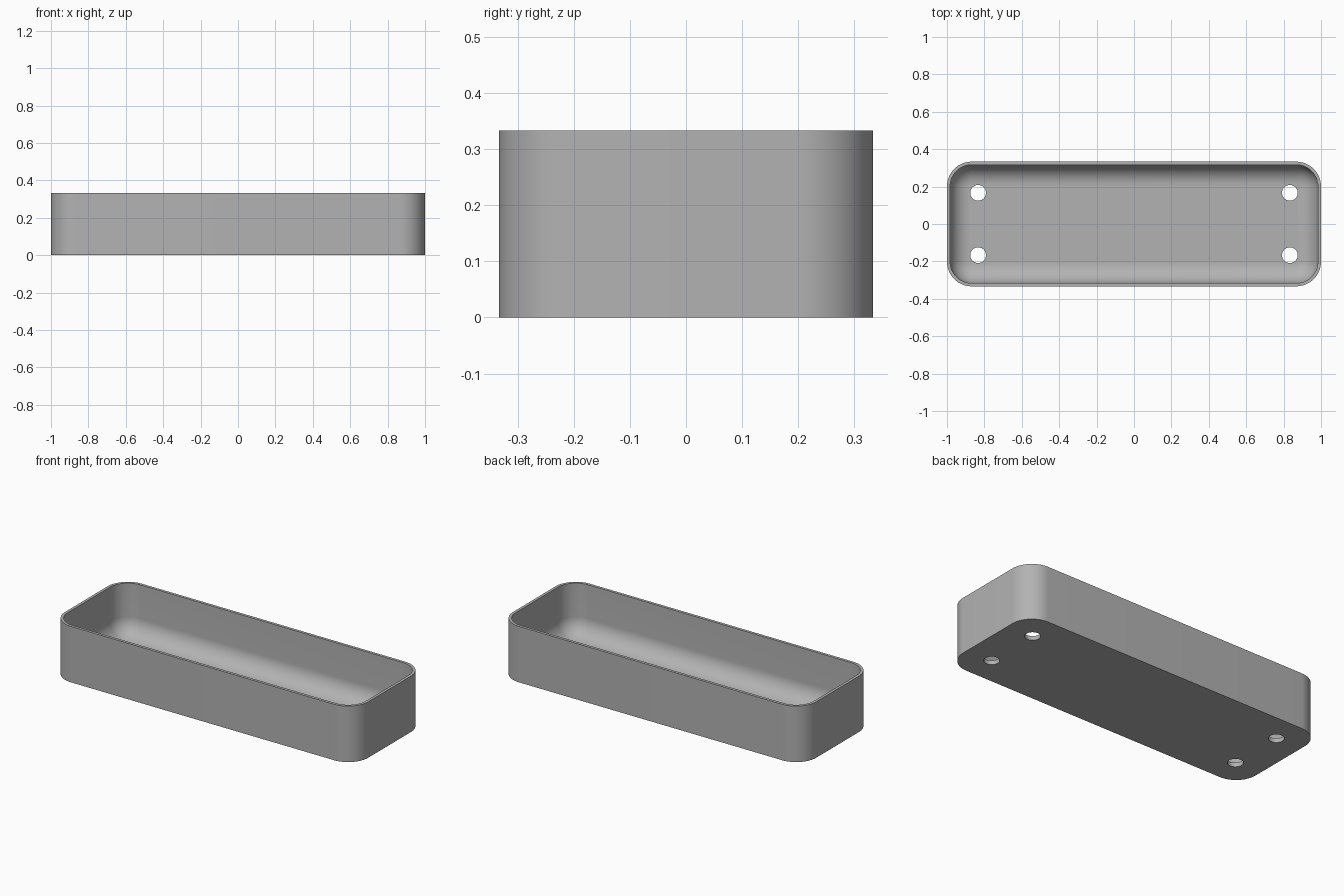
import bpy, bmesh
from math import sin, cos, pi, radians

if "Cube" in bpy.data.objects:
    bpy.data.objects.remove(bpy.data.objects["Cube"], do_unlink=True)

HALF_X, HALF_Y, HEIGHT = 1.0, 1 / 3, 1 / 3
CORNER, WALL, FLOOR = 0.133, 0.0167, 0.025
STEPS = 16

grey = bpy.data.materials.new("plain grey")
grey.use_nodes = True
colour = (0.45, 0.45, 0.45, 1)
grey.diffuse_color = colour
grey.node_tree.nodes["Principled BSDF"].inputs["Base Color"].default_value = colour


def rounded_ring(bm, inset, z):
    """Loop of vertices round a rounded rectangle."""
    radius = CORNER - inset
    ring = []
    for quarter, (sx, sy) in enumerate([(1, 1), (-1, 1), (-1, -1), (1, -1)]):
        for i in range(STEPS + 1):
            a = (quarter + i / STEPS) * pi / 2
            ring.append(bm.verts.new((sx * (HALF_X - CORNER) + radius * cos(a),
                                      sy * (HALF_Y - CORNER) + radius * sin(a), z)))
    return ring


# Tray: outer wall, rim, inner wall and filleted floor
bm = bmesh.new()
fillet = CORNER - WALL - 0.008
profile = [(0, 0), (0, HEIGHT), (WALL, HEIGHT)]
for i in range(STEPS + 1):
    a = i / STEPS * pi / 2
    profile.append((WALL + fillet * (1 - cos(a)), FLOOR + fillet * (1 - sin(a))))
rings = [rounded_ring(bm, inset, z) for inset, z in profile]
for low, high in zip(rings, rings[1:]):
    for i in range(len(low)):
        j = (i + 1) % len(low)
        bm.faces.new((low[i], low[j], high[j], high[i]))
bm.faces.new(rings[0][::-1])
bm.faces.new(rings[-1])
bmesh.ops.recalc_face_normals(bm, faces=bm.faces)
mesh = bpy.data.meshes.new("tray")
bm.to_mesh(mesh)
bm.free()
mesh.materials.append(grey)
tray = bpy.data.objects.new("tray", mesh)
bpy.context.collection.objects.link(tray)

# Four drain holes through the floor
cutters = []
for x in (-5 / 6, 5 / 6):
    for y in (-1 / 6, 1 / 6):
        bpy.ops.mesh.primitive_cylinder_add(vertices=40, radius=0.042, depth=0.3,
                                            location=(x, y, 0))
        cutter = bpy.context.object
        cutter.name = "hole_cutter"
        cutter.hide_render = True
        cutter.data.materials.append(grey)
        cut = tray.modifiers.new("drain hole", "BOOLEAN")
        cut.operation = "DIFFERENCE"
        cut.solver = "EXACT"
        cut.object = cutter
        cutters.append(cutter)

# Apply the cuts, drop the cutters and smooth the curved walls
bpy.ops.object.select_all(action="DESELECT")
tray.select_set(True)
bpy.context.view_layer.objects.active = tray
for modifier in list(tray.modifiers):
    bpy.ops.object.modifier_apply(modifier=modifier.name)
for cutter in cutters:
    bpy.data.objects.remove(cutter, do_unlink=True)
bpy.ops.object.shade_smooth_by_angle(angle=radians(30))
